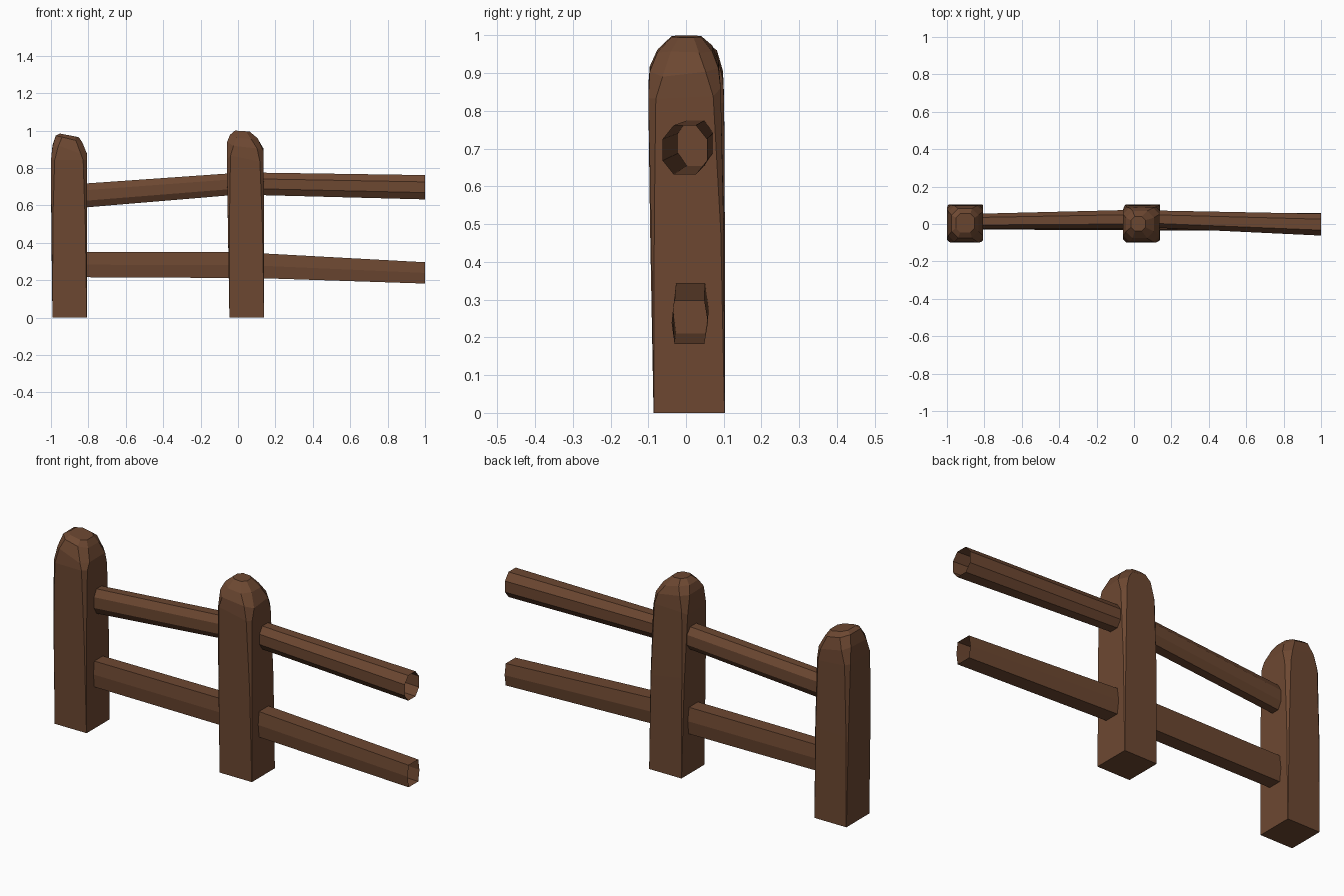
import bpy, bmesh, random

if "Cube" in bpy.data.objects:
    bpy.data.objects.remove(bpy.data.objects["Cube"])

random.seed(4)
wood = bpy.data.materials.new("brown_wood")
wood.diffuse_color = (0.152, 0.064, 0.031, 1)
wood.use_nodes = True
wood.node_tree.nodes["Principled BSDF"].inputs["Base Color"].default_value = wood.diffuse_color


def loft(name, rings, cap):
    """Skin a list of equal-length point rings into one mesh object."""
    bm = bmesh.new()
    vs = [[bm.verts.new(p) for p in r] for r in rings]
    n = len(vs[0])
    for a, b in zip(vs, vs[1:]):
        for i in range(n):
            j = (i + 1) % n
            bm.faces.new((a[i], a[j], b[j], b[i]))
    if cap:
        bm.faces.new(list(reversed(vs[0])))
        bm.faces.new(vs[-1])
    bmesh.ops.recalc_face_normals(bm, faces=bm.faces)
    me = bpy.data.meshes.new(name)
    bm.to_mesh(me)
    bm.free()
    me.materials.append(wood)
    ob = bpy.data.objects.new(name, me)
    bpy.context.collection.objects.link(ob)
    return ob


def chamfered(x0, x1, y0, y1, c):
    return [(x0 + c, y0), (x1 - c, y0), (x1, y0 + c), (x1, y1 - c),
            (x1 - c, y1), (x0 + c, y1), (x0, y1 - c), (x0, y0 + c)]


def post(name, sections):
    """Section: x0, x1, y0, y1, chamfer, z on left side, z on right side, roughness."""
    rings = []
    for x0, x1, y0, y1, c, zl, zr, rough in sections:
        ring = []
        for x, y in chamfered(x0, x1, y0, y1, c):
            z = zl + (zr - zl) * (x - x0) / (x1 - x0)
            z += random.uniform(-rough, rough)
            ring.append((x, y, z))
        rings.append(ring)
    return loft(name, rings, True)


# Posts: square at the foot, hewn corners and rough rounded tops
post("left_post", [
    (-0.992, -0.808, -0.086, 0.103, 0.001, 0.0, 0.0, 0),
    (-0.998, -0.808, -0.095, 0.103, 0.008, 0.50, 0.50, 0.04),
    (-1.000, -0.808, -0.100, 0.101, 0.020, 0.83, 0.83, 0.02),
    (-0.992, -0.808, -0.094, 0.098, 0.032, 0.92, 0.875, 0.01),
    (-0.975, -0.832, -0.074, 0.082, 0.035, 0.968, 0.935, 0.006),
    (-0.952, -0.852, -0.045, 0.055, 0.022, 0.984, 0.965, 0.0),
])
post("middle_post", [
    (-0.046, 0.140, -0.086, 0.103, 0.001, 0.0, 0.0, 0),
    (-0.054, 0.139, -0.092, 0.100, 0.008, 0.50, 0.50, 0.04),
    (-0.060, 0.137, -0.100, 0.092, 0.020, 0.85, 0.85, 0.02),
    (-0.058, 0.136, -0.096, 0.086, 0.034, 0.93, 0.90, 0.01),
    (-0.043, 0.106, -0.076, 0.070, 0.036, 0.973, 0.952, 0.006),
    (-0.016, 0.062, -0.038, 0.040, 0.020, 1.0, 0.995, 0.0),
])


def rail(name, profile, a, b):
    """Open tube; each end is x, y0, y1, z0, z1 and the profile is in 0..1."""
    rings = [[(x, y0 + (y1 - y0) * u, z0 + (z1 - z0) * v) for u, v in profile]
             for x, y0, y1, z0, z1 in (a, b)]
    return loft(name, rings, False)


# Rail cross-sections: octagon above, hexagon below
octagon = [(.25, 0), (.75, 0), (1, .28), (1, .72),
           (.75, 1), (.25, 1), (0, .72), (0, .28)]
hexagon = [(.08, 0), (.9, 0), (1, .5), (.9, 1), (.08, 1), (0, .5)]

# Rails, with inner ends tucked slightly into the posts
rail("upper_left_rail", octagon, (-0.83, -0.025, 0.055, 0.588, 0.716),
     (-0.03, -0.025, 0.075, 0.655, 0.772))
rail("upper_right_rail", octagon, (0.12, -0.020, 0.072, 0.655, 0.775),
     (1.0, -0.062, 0.055, 0.632, 0.762))
rail("lower_left_rail", hexagon, (-0.83, -0.030, 0.055, 0.216, 0.350),
     (-0.03, -0.032, 0.058, 0.212, 0.350))
rail("lower_right_rail", hexagon, (0.12, -0.034, 0.060, 0.211, 0.344),
     (1.0, -0.038, 0.058, 0.182, 0.296))
